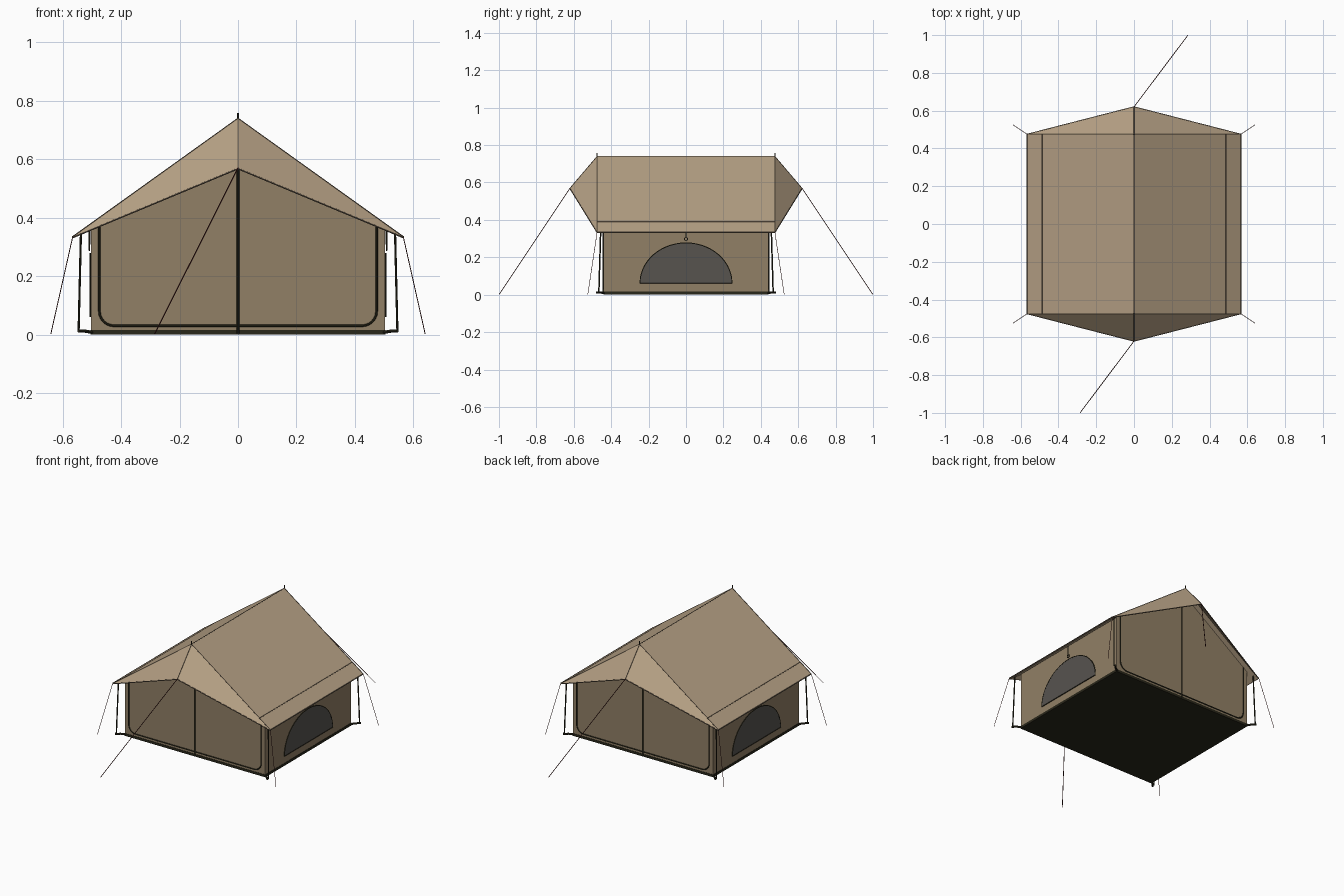
import bpy, bmesh, math
from mathutils import Vector

if "Cube" in bpy.data.objects:
    bpy.data.objects.remove(bpy.data.objects["Cube"])


def material(name, rgb):
    m = bpy.data.materials.new(name)
    m.diffuse_color = (*rgb, 1)
    m.use_nodes = True
    m.node_tree.nodes["Principled BSDF"].inputs["Base Color"].default_value = m.diffuse_color
    return m


ROOF = material("sand canvas", (0.48, 0.365, 0.24))
WALL = material("tan wall canvas", (0.285, 0.215, 0.132))
MESH = material("grey window mesh", (0.095, 0.087, 0.078))
SEAM = material("roof seam brown", (0.13, 0.10, 0.07))
DARK = material("dark olive binding", (0.022, 0.02, 0.01))
ROPE = material("dark red rope", (0.07, 0.012, 0.012))

# Main dimensions
EAVE_X, EAVE_Z = 0.565, 0.335
RIDGE_Y, RIDGE_Z = 0.475, 0.74
PEAK_Y, PEAK_Z = 0.62, 0.57
WALL_X, WALL_Y = 0.503, 0.44


def roof_z(x):
    return RIDGE_Z - (RIDGE_Z - EAVE_Z) * abs(x) / EAVE_X


def mesh_object(name, verts, faces, mat):
    me = bpy.data.meshes.new(name)
    me.from_pydata(verts, [], faces)
    me.materials.append(mat)
    ob = bpy.data.objects.new(name, me)
    bpy.context.collection.objects.link(ob)
    return ob


def prism(name, base, offset, mat):
    """Closed solid: a flat polygon extruded along an offset."""
    n = len(base)
    off = Vector(offset)
    verts = [Vector(p) for p in base] + [Vector(p) + off for p in base]
    faces = [list(range(n)), list(range(n, 2 * n))]
    faces += [[i, (i + 1) % n, n + (i + 1) % n, n + i] for i in range(n)]
    ob = mesh_object(name, verts, faces, mat)
    bm = bmesh.new()
    bm.from_mesh(ob.data)
    bmesh.ops.recalc_face_normals(bm, faces=bm.faces)
    bm.to_mesh(ob.data)
    bm.free()
    return ob


def tube(name, points, radius, mat, closed=False):
    """Round tube along a polyline, converted to a mesh."""
    cu = bpy.data.curves.new(name, 'CURVE')
    cu.dimensions = '3D'
    cu.bevel_depth = radius
    cu.bevel_resolution = 1
    cu.use_fill_caps = True
    sp = cu.splines.new('POLY')
    sp.points.add(len(points) - 1)
    for p, co in zip(sp.points, points):
        p.co = (*co, 1)
    sp.use_cyclic_u = closed
    cu.materials.append(mat)
    ob = bpy.data.objects.new(name, cu)
    bpy.context.collection.objects.link(ob)
    bpy.ops.object.select_all(action='DESELECT')
    ob.select_set(True)
    bpy.context.view_layer.objects.active = ob
    bpy.ops.object.convert(target='MESH')
    bpy.ops.object.shade_smooth_by_angle(angle=math.radians(50))
    return bpy.context.object


# Walls with gable ends
prism("tent_walls",
      [(-WALL_X, -WALL_Y, 0.015), (WALL_X, -WALL_Y, 0.015),
       (WALL_X, -WALL_Y, roof_z(WALL_X) - 0.009), (0, -WALL_Y, RIDGE_Z - 0.009),
       (-WALL_X, -WALL_Y, roof_z(WALL_X) - 0.009)],
      (0, 2 * WALL_Y, 0), WALL)

# Groundsheet
gx, gy = WALL_X + 0.002, WALL_Y + 0.002
prism("groundsheet", [(-gx, -gy, 0), (gx, -gy, 0), (gx, gy, 0), (-gx, gy, 0)],
      (0, 0, 0.016), DARK)

# Roof sheet: two slopes and four awning triangles (half, then turned 180 degrees)
half = [(0, -RIDGE_Y, RIDGE_Z), (EAVE_X, -RIDGE_Y, EAVE_Z),
        (0, -PEAK_Y, PEAK_Z), (-EAVE_X, -RIDGE_Y, EAVE_Z)]
verts = half + [(-x, -y, z) for x, y, z in half]
faces = [(0, 1, 7, 4), (0, 2, 1), (0, 3, 2), (4, 5, 3, 0), (4, 6, 5), (4, 7, 6)]
roof = mesh_object("roof_canvas", verts, faces, ROOF)
sol = roof.modifiers.new("thickness", 'SOLIDIFY')
sol.thickness = 0.006
sol.offset = -1

# Ridge seam
tube("ridge_seam", [(0, -RIDGE_Y, RIDGE_Z), (0, RIDGE_Y, RIDGE_Z)], 0.002, SEAM)

# Half-arch window outline
arch = [(0.246 * math.cos(math.pi * i / 28), 0.062 + 0.215 * math.sin(math.pi * i / 28))
        for i in range(29)]

for s, side in ((1, "right"), (-1, "left")):
    # Seams on the slope and along the eave
    sx = 0.487
    tube(side + "_slope_seam", [(s * sx, -RIDGE_Y, roof_z(sx)), (s * sx, RIDGE_Y, roof_z(sx))],
         0.002, SEAM)
    tube(side + "_eave_hem", [(s * EAVE_X, -RIDGE_Y, EAVE_Z), (s * EAVE_X, RIDGE_Y, EAVE_Z)],
         0.003, SEAM)
    # Window with binding and a hanging toggle
    prism(side + "_window", [(s * WALL_X, y, z) for y, z in arch], (s * 0.003, 0, 0), MESH)
    wx = s * (WALL_X + 0.002)
    tube(side + "_window_binding", [(wx, y, z) for y, z in arch], 0.003, DARK, True)
    tx = s * (WALL_X + 0.005)
    tube(side + "_toggle_strap", [(tx, 0, 0.308), (tx, 0, 0.365)], 0.003, DARK)
    tube(side + "_toggle_ring",
         [(tx, 0.009 * math.cos(a * math.pi / 5), 0.298 + 0.010 * math.sin(a * math.pi / 5))
          for a in range(10)], 0.0025, DARK, True)

# Door seam outline with rounded lower corners
R, DX, DZ = 0.05, 0.474, 0.03
corner = [(DX - R + R * math.cos(a * math.pi / 12), DZ + R - R * math.sin(a * math.pi / 12))
          for a in range(7)]
right_half = [(DX, roof_z(DX) - 0.012)] + corner
door = right_half + [(-x, z) for x, z in reversed(right_half)]

for s, end in ((-1, "front"), (1, "back")):
    y = s * (WALL_Y + 0.001)
    # Door
    tube(end + "_door_seam", [(x, y, z) for x, z in door], 0.004, DARK)
    tube(end + "_door_zip", [(0, y, 0.004), (0, y, RIDGE_Z - 0.015)], 0.005, DARK)
    # Awning hems and hips
    peak = (0, s * PEAK_Y, PEAK_Z)
    tube(end + "_awning_hem", [(-EAVE_X, s * RIDGE_Y, EAVE_Z - 0.003),
                               (0, s * PEAK_Y, PEAK_Z - 0.003),
                               (EAVE_X, s * RIDGE_Y, EAVE_Z - 0.003)], 0.003, SEAM)
    tube(end + "_hip_seam", [(-EAVE_X, s * RIDGE_Y, EAVE_Z), (0, s * RIDGE_Y, RIDGE_Z),
                             (EAVE_X, s * RIDGE_Y, EAVE_Z)], 0.002, SEAM)
    tube(end + "_awning_ridge_seam", [(0, s * RIDGE_Y, RIDGE_Z), peak], 0.002, SEAM)
    # Ridge pole tip and long guy rope
    tube(end + "_pole_tip", [(0, s * RIDGE_Y, RIDGE_Z - 0.01), (0, s * RIDGE_Y, 0.758)],
         0.003, DARK)
    tube(end + "_guy_rope", [peak, (s * 0.285, s * 0.999, 0.002)], 0.002, ROPE)
    # Corner poles, feet and short guy ropes
    for t, side in ((1, "right"), (-1, "left")):
        tag = end + "_" + side
        tube(tag + "_pole", [(t * 0.545, s * 0.466, 0.012), (t * 0.537, s * 0.456, 0.348)],
             0.004, DARK)
        tube(tag + "_foot", [(t * 0.495, s * 0.435, 0.007), (t * 0.525, s * 0.455, 0.012),
                             (t * 0.545, s * 0.478, 0.012)], 0.006, DARK)
        tube(tag + "_guy_rope", [(t * EAVE_X, s * RIDGE_Y, EAVE_Z),
                                 (t * 0.64, s * 0.525, 0.002)], 0.0015, ROPE)
